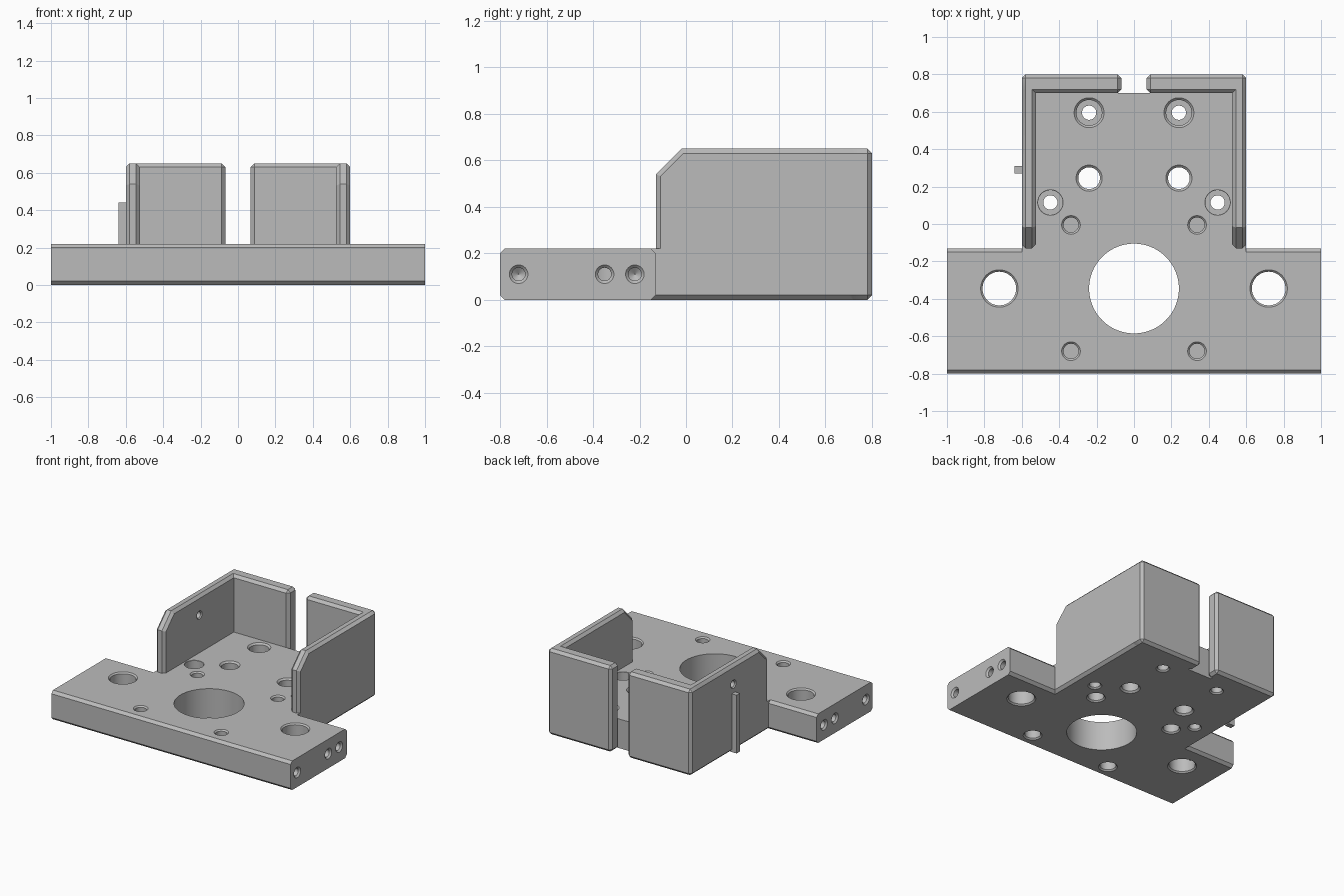
import bpy
import bmesh
from math import cos, sin, pi
from mathutils import Matrix, Vector

if "Cube" in bpy.data.objects:
    bpy.data.objects.remove(bpy.data.objects["Cube"])

grey = bpy.data.materials.new("plain grey")
grey.use_nodes = True
TONE = (0.5, 0.5, 0.5, 1)
grey.diffuse_color = TONE
grey.node_tree.nodes["Principled BSDF"].inputs["Base Color"].default_value = TONE

CHAMFER = 0.02
TOP = 0.22      # plate thickness
HEIGHT = 0.65   # wall height
OVER = 0.01     # how far cutters reach past a surface


def finish(name, bm):
    bmesh.ops.recalc_face_normals(bm, faces=bm.faces[:])
    mesh = bpy.data.meshes.new(name)
    bm.to_mesh(mesh)
    bm.free()
    mesh.materials.append(grey)
    obj = bpy.data.objects.new(name, mesh)
    bpy.context.collection.objects.link(obj)
    return obj


def slab(name, profile, x0, x1, rule=None):
    """Extrude a (y, z) profile along x, chamfering edges chosen by rule."""
    bm = bmesh.new()
    face = bm.faces.new([bm.verts.new((x0, y, z)) for y, z in profile])
    out = bmesh.ops.extrude_face_region(bm, geom=[face])
    moved = [v for v in out["geom"] if isinstance(v, bmesh.types.BMVert)]
    bmesh.ops.translate(bm, verts=moved, vec=(x1 - x0, 0, 0))
    if rule:
        edges = [e for e in bm.edges if rule(e.verts[0].co, e.verts[1].co)]
        bmesh.ops.bevel(bm, geom=edges, offset=CHAMFER, segments=1,
                        affect='EDGES', profile=0.5)
    return finish(name, bm)


def rect(y0, y1, z0, z1):
    return [(y0, z0), (y1, z0), (y1, z1), (y0, z1)]


def lathe(bm, profile, matrix, sides=48):
    """Closed turned solid from (radius, height) pairs."""
    rings = []
    for r, h in profile:
        rings.append([bm.verts.new(matrix @ Vector((r * cos(2 * pi * i / sides),
                                                    r * sin(2 * pi * i / sides), h)))
                      for i in range(sides)])
    for a, b in zip(rings, rings[1:]):
        for i in range(sides):
            j = (i + 1) % sides
            bm.faces.new((a[i], a[j], b[j], b[i]))
    bm.faces.new(rings[0])
    bm.faces.new(rings[-1])


def combine(target, other, operation):
    mod = target.modifiers.new("combine", 'BOOLEAN')
    mod.operation = operation
    mod.solver = 'EXACT'
    mod.object = other
    bpy.context.view_layer.objects.active = target
    bpy.ops.object.modifier_apply(modifier=mod.name)
    bpy.data.objects.remove(other)


# Front crossbar with chamfered long edges
c = CHAMFER
body = slab("mounting_bracket", rect(-0.8, -0.13, 0, TOP), -1, 1,
            lambda a, b: abs(a.x - b.x) > 1)

# Rear deck, chamfered along its lower sides
deck = slab("deck", rect(-0.3, 0.7, 0, TOP), -0.6, 0.6,
            lambda a, b: a.z < 0.01 and b.z < 0.01 and abs(a.x - b.x) < 0.01)
combine(body, deck, 'UNION')

# Side walls with a sloped front corner, and split back wall
wall_profile = [(-0.13, 0), (0.77, 0), (0.77, HEIGHT), (-0.02, HEIGHT), (-0.13, 0.54)]
for s in (-1, 1):
    side = slab("side_wall", wall_profile, s * 0.525, s * 0.6,
                lambda a, b: abs(a.x - b.x) < 0.01)
    combine(body, side, 'UNION')
    back = slab("back_wall", rect(0.7, 0.8, 0, HEIGHT), s * 0.067, s * 0.6,
                lambda a, b: True)
    combine(body, back, 'UNION')
    filler = slab("wall_foot", rect(0.65, 0.765, 0, 0.2), s * 0.1, s * 0.565)
    combine(body, filler, 'UNION')


# Vertical holes
def through(r, R):
    d = R - r + OVER
    return [(R + OVER, -OVER), (r, d - OVER), (r, TOP + OVER - d), (R + OVER, TOP + OVER)]


def counterbored(r, bore, R, depth):
    d = R - bore + OVER
    return [(r + 2 * OVER, -OVER), (r, OVER), (r, TOP - depth), (bore, TOP - depth),
            (bore, TOP + OVER - d), (R + OVER, TOP + OVER)]


cutters = bmesh.new()
lathe(cutters, [(0.24, -OVER), (0.24, TOP + OVER)],
      Matrix.Translation((0, -0.345, 0)), 96)
blind_top = [(0.04, 0.12), (0.04, TOP - 0.01), (0.06, TOP + OVER)]
blind_bottom = [(0.075, -OVER), (0.055, 0.01), (0.055, 0.1)]
holes = [
    (0.72, -0.345, [through(0.09, 0.1)]),
    (0.24, 0.595, [counterbored(0.038, 0.068, 0.08, 0.1)]),
    (0.24, 0.245, [through(0.058, 0.07)]),
    (0.447, 0.115, [counterbored(0.038, 0.066, 0.068, 0.06)]),
    (0.337, -0.005, [blind_top, blind_bottom]),
    (0.337, -0.68, [blind_top, blind_bottom]),
]
for x, y, profiles in holes:
    for s in (-1, 1):
        for p in profiles:
            lathe(cutters, p, Matrix.Translation((s * x, y, 0)))
combine(body, finish("vertical_holes", cutters), 'DIFFERENCE')

# Screw holes in the crossbar ends, and one through the right wall
cutters = bmesh.new()
for s in (-1, 1):
    for y in (-0.72, -0.35, -0.22):
        place = Matrix.Translation((s, y, 0.11)) @ Matrix.Rotation(s * pi / 2, 4, 'Y')
        lathe(cutters, [(0.05, OVER), (0.028, -0.012), (0.028, -0.2), (0.002, -0.22)],
              place, 32)
place = Matrix.Translation((-0.6, 0.29, 0.505)) @ Matrix.Rotation(-pi / 2, 4, 'Y')
lathe(cutters, [(0.042, OVER), (0.024, -0.008), (0.024, -0.067), (0.042, -0.085)], place, 32)
combine(body, finish("side_holes", cutters), 'DIFFERENCE')

# Small rib on the outside of the right wall
slab("side_rib", rect(0.27, 0.31, 0, 0.44), -0.64, -0.59)

# Smooth hole walls, crisp edges
bpy.ops.object.select_all(action='DESELECT')
body.select_set(True)
bpy.context.view_layer.objects.active = body
bpy.ops.object.shade_smooth_by_angle(angle=pi / 6)
